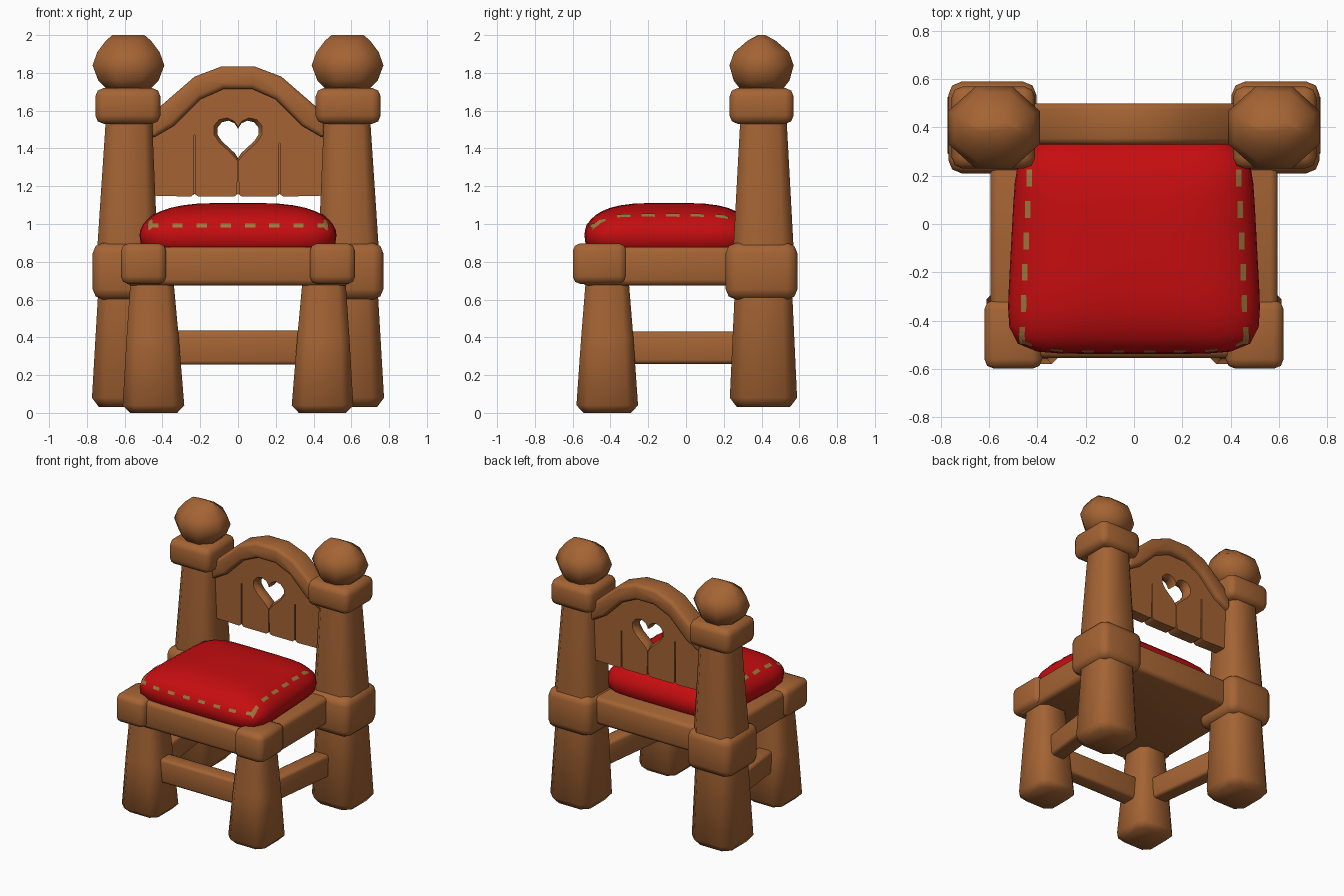
import bpy, bmesh, math
from mathutils import Vector
from mathutils.bvhtree import BVHTree

if "Cube" in bpy.data.objects:
    bpy.data.objects.remove(bpy.data.objects["Cube"])


def material(name, rgb):
    m = bpy.data.materials.new(name)
    m.diffuse_color = (*rgb, 1)
    m.use_nodes = True
    m.node_tree.nodes["Principled BSDF"].inputs["Base Color"].default_value = m.diffuse_color
    return m


WOOD = material("brown wood", (0.376, 0.127, 0.034))
RED = material("red fabric", (0.56, 0.004, 0.005))
THREAD = material("tan thread", (0.36, 0.19, 0.05))


def select(ob):
    bpy.ops.object.select_all(action='DESELECT')
    ob.select_set(True)
    bpy.context.view_layer.objects.active = ob


def finish(bm, name, mat=WOOD, bevel=0, angle=50):
    bmesh.ops.recalc_face_normals(bm, faces=bm.faces)
    me = bpy.data.meshes.new(name)
    bm.to_mesh(me)
    bm.free()
    ob = bpy.data.objects.new(name, me)
    bpy.context.collection.objects.link(ob)
    me.materials.append(mat)
    select(ob)
    if bevel:
        mod = ob.modifiers.new("bevel", 'BEVEL')
        mod.width, mod.segments = bevel, 2
        mod.limit_method, mod.angle_limit = 'ANGLE', math.radians(40)
        bpy.ops.object.modifier_apply(modifier="bevel")
    if angle:
        bpy.ops.object.shade_smooth_by_angle(angle=math.radians(angle))
    return ob


def skin(loops):
    """Bridge closed loops of points and cap both ends."""
    bm = bmesh.new()
    rings = [[bm.verts.new(p) for p in loop] for loop in loops]
    n = len(rings[0])
    for a, b in zip(rings, rings[1:]):
        for i in range(n):
            j = (i + 1) % n
            bm.faces.new((a[i], a[j], b[j], b[i]))
    bm.faces.new(rings[0])
    bm.faces.new(rings[-1])
    bmesh.ops.recalc_face_normals(bm, faces=bm.faces)
    return bm


def pillar(name, cx, cy, rings, chamfer=0.35, lean=0):
    """Stack of chamfered rectangles: (z, half width, half depth)."""
    loops = []
    for z, hx, hy in rings:
        k = 1 - chamfer
        corner = [(k, -1), (1, -k), (1, k), (k, 1), (-k, 1), (-1, k), (-1, -k), (-k, -1)]
        loops.append([(cx + lean * z + hx * u, cy + hy * v, z) for u, v in corner])
    return finish(skin(loops), name)


def square(profile):
    return [(z, r, r) for z, r in profile]


def box(name, center, size, bevel=0.02, slant=0):
    bm = bmesh.new()
    bmesh.ops.create_cube(bm, size=1)
    for v in bm.verts:
        shift = slant if v.co.y > 0 else 0
        v.co = Vector([c + s * t for c, s, t in zip(center, size, v.co)])
        v.co.x += shift
    return finish(bm, name, WOOD, bevel)


def prism(stations):
    """Loft x-z outlines placed at several y positions."""
    return skin([[(x, y, z) for x, z in pts] for y, pts in stations])


POST = square([(0.03, 0.14), (0.08, 0.178), (0.62, 0.153), (0.9, 0.158), (1.6, 0.12)])
LEG = square([(0, 0.125), (0.04, 0.163), (0.4, 0.138), (0.75, 0.11)])
FINIAL = [(1.71, 0.11, 0.11), (1.76, 0.16, 0.148), (1.84, 0.19, 0.17),
          (1.91, 0.165, 0.145), (1.97, 0.12, 0.075), (2.0, 0.085, 0.02)]

for side, s in (("right", 1), ("left", -1)):
    # Back post with two bands and a knob on top
    pillar(f"{side}_back_post", s * 0.596, 0.41, POST, lean=-s * 0.012)
    box(f"{side}_lower_band", (s * 0.587, 0.4, 0.75), (0.365, 0.38, 0.3), 0.055)
    box(f"{side}_upper_band", (s * 0.583, 0.4, 1.625), (0.345, 0.34, 0.19), 0.045)
    pillar(f"{side}_finial", s * 0.58, 0.4, FINIAL, 0.6)
    # Front leg with its band
    pillar(f"{side}_front_leg", s * 0.447, -0.417, LEG, lean=s * 0.012)
    box(f"{side}_front_band", (s * 0.5, -0.457, 0.79), (0.24, 0.285, 0.215), 0.04)
    # Side stretcher runs outward toward the back post
    box(f"{side}_stretcher", (s * 0.45, -0.025, 0.345), (0.12, 0.75, 0.17), slant=s * 0.09)

# Seat frame and front stretcher
box("seat_frame", (0, -0.032, 0.777), (1.19, 1.045, 0.205), 0.03)
box("front_stretcher", (0, -0.42, 0.345), (0.84, 0.12, 0.18))

# Arched top rail
HALF_TOP = [(0.46, 1.58), (0.38, 1.65), (0.23, 1.78), (0.085, 1.835)]
HALF_LOW = [(0.46, 1.45), (0.34, 1.52), (0.2, 1.66), (0.075, 1.715)]


def span(half):
    return half + [(-x, z) for x, z in reversed(half)]


arch = span(HALF_TOP) + span(HALF_LOW)[::-1]
finish(prism([(0.33, arch), (0.5, arch)]), "arched_rail", WOOD, 0.025)

# Plank back panel, notched below at each seam
SEAMS = ((-0.23, 1.47), (0, 1.34), (0.22, 1.43))
outline = [(x, z + 0.05) for x, z in span(HALF_LOW)] + [(-0.45, 1.15)]
for x, _ in SEAMS:
    outline += [(x - 0.02, 1.145), (x, 1.16), (x + 0.02, 1.145)]
outline.append((0.45, 1.15))
panel = finish(prism([(0.37, outline), (0.46, outline)]), "back_panel", angle=0)


def heart(k):
    pts = []
    for i in range(22):
        t = 2 * math.pi * i / 22
        z = 13 * math.cos(t) - 5 * math.cos(2 * t) - 2 * math.cos(3 * t) - math.cos(4 * t)
        pts.append((0.112 * k * math.sin(t) ** 3, 1.464 + 0.007 * k * z))
    return pts


# Heart opening flared on both faces, and thin seam grooves
cutters = [prism([(0.36, heart(1.25)), (0.395, heart(1)), (0.435, heart(1)), (0.47, heart(1.25))])]
for x, top in SEAMS:
    for y in (0.37, 0.46):
        seam = [(x - 0.005, 1.1), (x + 0.005, 1.1), (x + 0.003, top), (x - 0.003, top)]
        cutters.append(prism([(y - 0.012, seam), (y + 0.012, seam)]))
for bm in cutters:
    c = finish(bm, "cutter", angle=0)
    c.hide_render = True
    select(panel)
    mod = panel.modifiers.new("cut", 'BOOLEAN')
    mod.operation, mod.solver, mod.object = 'DIFFERENCE', 'EXACT', c
    bpy.ops.object.modifier_apply(modifier="cut")
    bpy.data.objects.remove(c)
select(panel)
bpy.ops.object.shade_smooth_by_angle(angle=math.radians(40))

# Cushion: domed stack of rounded rectangles, narrowing toward the back
levels = [(0.86, 0.93, 7), (0.89, 0.985, 7)]
for i in range(10):
    a = math.radians(9.6 * i)
    levels.append((0.94 + 0.172 * math.sin(a), math.cos(a) ** 0.58, 3 + 4 * math.cos(a)))
loops = []
for z, k, e in levels:
    loop = []
    for i in range(48):
        t = 2 * math.pi * i / 48
        c, s = math.cos(t), math.sin(t)
        r = k * (abs(c) ** e + abs(s) ** e) ** (-1 / e)
        y = -0.09 + 0.448 * r * s
        loop.append((0.533 * r * c * (1 - 0.1 * (y + 0.53)), y, z))
    loops.append(loop)
bm = skin(loops)
surface = BVHTree.FromBMesh(bm)
finish(bm, "cushion", RED, angle=60)

# Stitches: small patches laid on the cushion surface
bm = bmesh.new()


def stitch(origin, along, across, ray):
    ray = Vector(ray)
    rows = []
    for k in range(5):
        row = []
        for w in (-0.5, 0.5):
            p = Vector(origin) + Vector(along) * (k / 4 - 0.5) + Vector(across) * w
            hit, normal, _, _ = surface.ray_cast(p, ray)
            if normal.dot(ray) > 0:
                normal = -normal
            row.append(bm.verts.new(hit + normal * 0.004))
        rows.append(row)
    for a, b in zip(rows, rows[1:]):
        f = bm.faces.new((a[0], a[1], b[1], b[0]))
        f.normal_update()
        if f.normal.dot(ray) > 0:
            f.normal_flip()


for i in range(8):
    stitch((-0.448 + 0.128 * i, -1, 0.99), (0.055, 0, 0), (0, 0, 0.02), (0, 1, 0))
for s in (-1, 1):
    for i in range(6):
        y = -0.46 + 0.13 * i
        x = s * 0.465 * (1 - 0.1 * (y + 0.53))
        stitch((x, y, 2), (0, 0.07, 0), (0.022, 0, 0), (0, 0, -1))
me = bpy.data.meshes.new("stitches")
bm.to_mesh(me)
bm.free()
me.materials.append(THREAD)
bpy.context.collection.objects.link(bpy.data.objects.new("stitches", me))
